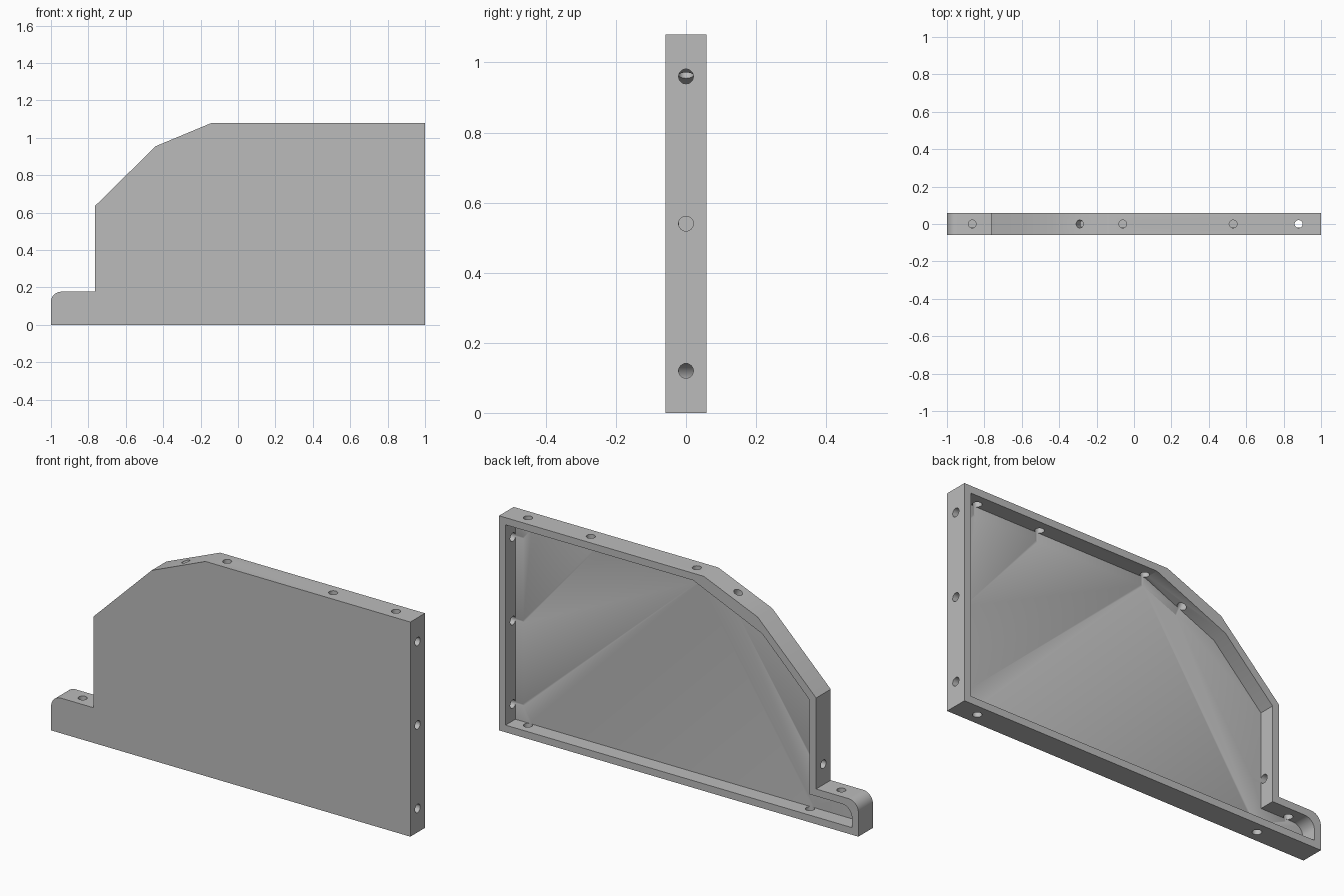
import bpy, bmesh, math
from mathutils import Vector

cube = bpy.data.objects.get("Cube")
if cube:
    bpy.data.objects.remove(cube, do_unlink=True)

HALF = 0.058      # half of the panel depth
PLATE = 0.038     # thickness of the front plate
RIM = 0.036       # thickness of the rim walls
HOLE_R = 0.021

grey = bpy.data.materials.new("plain grey")
grey.use_nodes = True
colour = (0.5, 0.5, 0.5, 1)
grey.diffuse_color = colour
grey.node_tree.nodes["Principled BSDF"].inputs["Base Color"].default_value = colour


def rounded_toe(x, z, r, steps=12):
    """Quarter arc from the toe's vertical end up to its flat top."""
    arc = [math.pi - math.pi / 2 * i / steps for i in range(steps + 1)]
    return [(x + r + r * math.cos(a), z - r + r * math.sin(a)) for a in arc]


def prism(name, outline, y0, y1):
    """Extrude an x-z outline from y0 to y1."""
    bm = bmesh.new()
    face = bm.faces.new([bm.verts.new((x, y0, z)) for x, z in outline])
    made = bmesh.ops.extrude_face_region(bm, geom=[face])["geom"]
    verts = [v for v in made if isinstance(v, bmesh.types.BMVert)]
    bmesh.ops.translate(bm, verts=verts, vec=(0, y1 - y0, 0))
    bmesh.ops.recalc_face_normals(bm, faces=bm.faces)
    mesh = bpy.data.meshes.new(name)
    bm.to_mesh(mesh)
    bm.free()
    mesh.materials.append(grey)
    obj = bpy.data.objects.new(name, mesh)
    bpy.context.collection.objects.link(obj)
    return obj


def cut(target, cutter):
    """Subtract a cutter and remove it."""
    mod = target.modifiers.new("cut", "BOOLEAN")
    mod.operation = "DIFFERENCE"
    mod.solver = "EXACT"
    mod.object = cutter
    cutter.hide_render = True
    bpy.ops.object.select_all(action="DESELECT")
    bpy.context.view_layer.objects.active = target
    target.select_set(True)
    bpy.ops.object.modifier_apply(modifier=mod.name)
    bpy.data.objects.remove(cutter, do_unlink=True)


def drill(target, x, z, direction, length=0.16):
    """Drill a screw hole through one rim wall."""
    bpy.ops.mesh.primitive_cylinder_add(
        vertices=32, radius=HOLE_R, depth=length, location=(x, 0, z),
        rotation=Vector(direction).to_track_quat("Z", "Y").to_euler())
    cutter = bpy.context.object
    cutter.data.materials.append(grey)
    cut(target, cutter)


# Solid panel with a stepped, rounded toe and chamfered shoulder
outer = [(1, 0), (-1, 0)] + rounded_toe(-1, 0.177, 0.055) + [
    (-0.765, 0.177), (-0.765, 0.635), (-0.44, 0.955), (-0.14, 1.08), (1, 1.08)]
panel = prism("side_panel", outer, -HALF, HALF)

# Hollow the back, leaving the front plate and rim
toe_top = 0.177 - RIM
inner = [(1 - RIM, RIM), (RIM - 1, RIM)] + rounded_toe(RIM - 1, toe_top, 0.055) + [
    (RIM - 0.765, toe_top), (RIM - 0.765, 0.615), (-0.465, 0.878),
    (-0.08, 1.08 - RIM), (1 - RIM, 1.08 - RIM)]
cut(panel, prism("cavity_cutter", inner, PLATE - HALF, HALF + 0.1))

# Screw holes through the rim
for z in (0.12, 0.54, 0.96):
    drill(panel, 1, z, (1, 0, 0))
for x in (-0.06, 0.53, 0.88):
    drill(panel, x, 1.08, (0, 0, 1))
for x in (-0.69, 0.88):
    drill(panel, x, 0, (0, 0, 1), 0.1)
drill(panel, -0.865, 0.177, (0, 0, 1), 0.1)
drill(panel, -0.765, 0.28, (1, 0, 0))
drill(panel, -0.29, 1.017, (-0.385, 0, 0.923), 0.2)

# Smooth the arcs and keep hard corners crisp
bpy.ops.object.select_all(action="DESELECT")
panel.select_set(True)
bpy.context.view_layer.objects.active = panel
bpy.ops.object.shade_smooth_by_angle(angle=math.radians(30))
